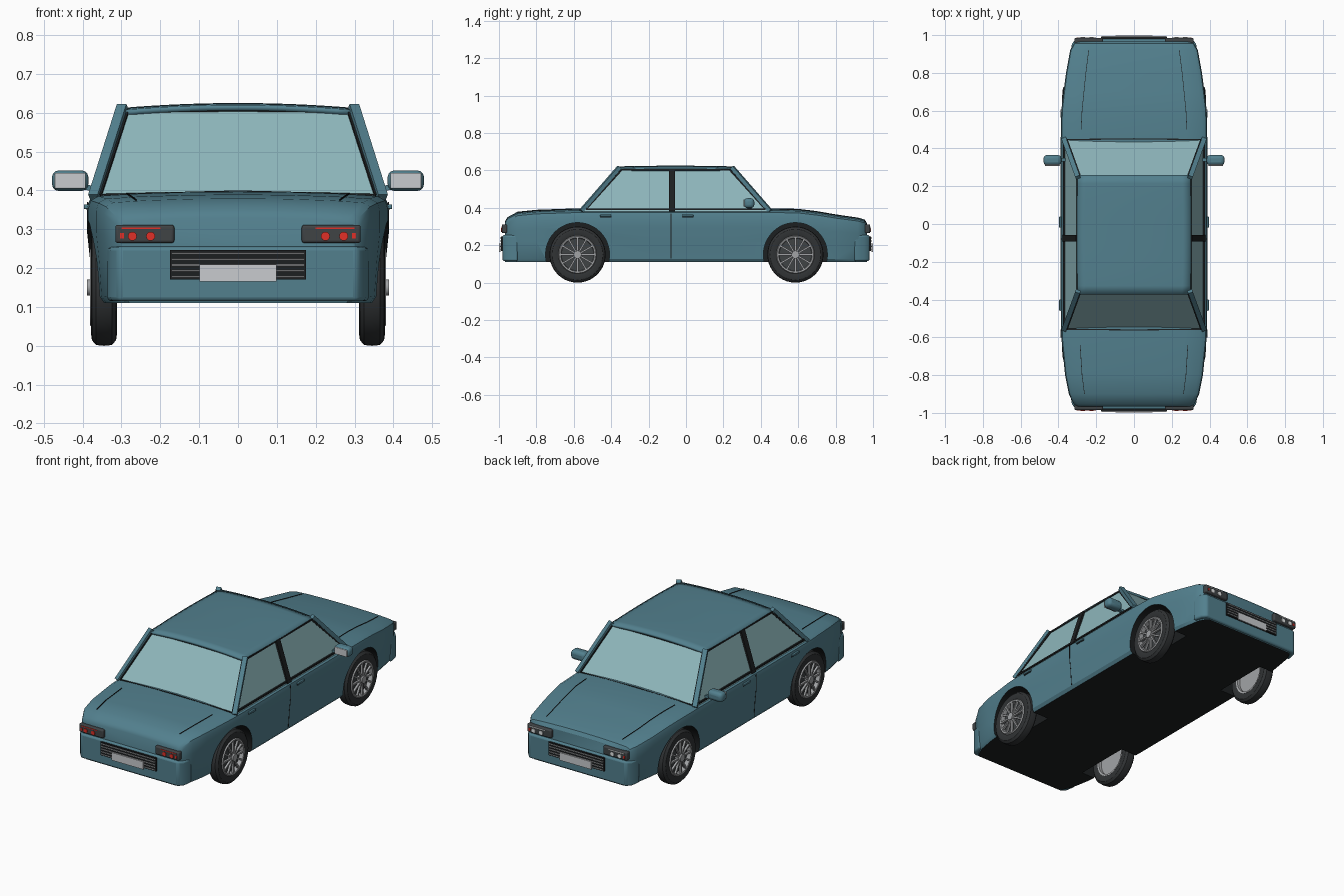
import bpy, bmesh, math
from mathutils import Vector, Matrix

if "Cube" in bpy.data.objects:
    bpy.data.objects.remove(bpy.data.objects["Cube"])


def material(name, r, g, b):
    m = bpy.data.materials.new(name)
    m.diffuse_color = (r, g, b, 1)
    m.use_nodes = True
    m.node_tree.nodes["Principled BSDF"].inputs["Base Color"].default_value = m.diffuse_color
    return m


PAINT = material("teal paint", 0.085, 0.215, 0.27)
GLASS = material("pale glass", 0.27, 0.47, 0.50)
BLACK = material("black", 0.012, 0.014, 0.015)
RUBBER = material("rubber", 0.03, 0.033, 0.035)
TRIM = material("dark trim", 0.05, 0.056, 0.06)
ALLOY = material("alloy grey", 0.36, 0.37, 0.38)
SILVER = material("silver", 0.58, 0.60, 0.62)
RED = material("lamp red", 0.75, 0.03, 0.02)
WHITE = material("lamp white", 0.80, 0.82, 0.82)


def finish(bm, name, mats, mirror=False, bevel=0, segs=3):
    bmesh.ops.recalc_face_normals(bm, faces=bm.faces[:])
    me = bpy.data.meshes.new(name)
    bm.to_mesh(me)
    bm.free()
    ob = bpy.data.objects.new(name, me)
    bpy.context.collection.objects.link(ob)
    for m in mats:
        me.materials.append(m)
    if bevel:
        b = ob.modifiers.new("bevel", 'BEVEL')
        b.width, b.segments = bevel, segs
    if mirror:
        ob.modifiers.new("mirror", 'MIRROR')
    return ob


def box(name, c, s, mat, mirror=False, bevel=0):
    bm = bmesh.new()
    bmesh.ops.create_cube(bm, size=1, matrix=Matrix.Translation(c) @ Matrix.Diagonal((*s, 1)))
    return finish(bm, name, [mat], mirror, bevel)


def bars(name, pts, w, t, mat, mirror=True):
    # square bars joining successive points
    bm = bmesh.new()
    for a, b in zip(pts, pts[1:]):
        a, b = Vector(a), Vector(b)
        q = (b - a).to_track_quat('Z', 'Y').to_matrix().to_4x4()
        bmesh.ops.create_cube(bm, size=1, matrix=Matrix.Translation((a + b) / 2) @ q
                              @ Matrix.Diagonal((w, t, (b - a).length, 1)))
    return finish(bm, name, [mat], mirror)


def disc(name, c, r, depth, axis, mat, mirror=True, segs=24):
    bm = bmesh.new()
    rot = Matrix.Rotation(math.pi / 2, 4, 'Y' if axis == 'X' else 'X')
    bmesh.ops.create_cone(bm, cap_ends=True, segments=segs, radius1=r, radius2=r, depth=depth,
                          matrix=Matrix.Translation(c) @ rot)
    return finish(bm, name, [mat], mirror)


def ring(name, c, profile, mat, segs=40):
    # closed (x, radius) profile spun about the x axis
    bm = bmesh.new()
    rows = []
    for i in range(segs):
        a = 2 * math.pi * i / segs
        rows.append([bm.verts.new((c[0] + x, c[1] + r * math.cos(a), c[2] + r * math.sin(a)))
                     for x, r in profile])
    n = len(profile)
    for i in range(segs):
        p, q = rows[i], rows[(i + 1) % segs]
        for j in range(n):
            bm.faces.new((p[j], p[(j + 1) % n], q[(j + 1) % n], q[j]))
    return finish(bm, name, [mat], True)


# lower body: stations (y, half width, deck height)
STATIONS = [(-.967, .30, .325), (-.955, .318, .345), (-.90, .345, .374), (-.80, .365, .384),
            (-.60, .385, .391), (-.45, .388, .392), (-.1, .388, .392), (.2, .388, .392),
            (.45, .388, .392), (.60, .385, .389), (.70, .373, .377), (.80, .360, .360),
            (.92, .338, .343), (.955, .318, .333), (.967, .30, .315)]
# half section: width fraction, height fraction
SECTION = [(.93, 0), (.962, .06), (.98, .4), (1, .66), (1, .87), (.985, .94), (.93, .98), (.7, 1), (.35, 1.015)]


def body_ring(y, w, top):
    h = top - .11
    half = [(f * w, y, .11 + g * h) for f, g in SECTION]
    return half + [(0, y, .11 + 1.02 * h)] + [(-x, y, z) for x, y, z in reversed(half)]


def deck(x, y):
    for (y0, _, z0), (y1, _, z1) in zip(STATIONS, STATIONS[1:]):
        if y0 <= y <= y1:
            return (x, y, z0 + (z1 - z0) * (y - y0) / (y1 - y0) + .001)


bm = bmesh.new()
rows = [[bm.verts.new(p) for p in body_ring(*s)] for s in STATIONS]
for p, q in zip(rows, rows[1:]):
    for j in range(len(p)):
        k = (j + 1) % len(p)
        bm.faces.new((p[j], p[k], q[k], q[j]))
bm.faces.new(rows[0])
bm.faces.new(rows[-1])
bmesh.ops.recalc_face_normals(bm, faces=bm.faces[:])
for f in bm.faces:
    f.material_index = 1 if f.normal.z < -.9 else 0
body = finish(bm, "body", [PAINT, BLACK])

# wheel arches cut out of the body
WHEEL_Y = (-.58, .585)
for y in WHEEL_Y:
    for sx in (-1, 1):
        cut = disc("arch_cutter", (sx * .37, y, .15), .171, .22, 'X', PAINT, False, 48)
        cut.data.materials.append(BLACK)
        for f in cut.data.polygons:
            f.material_index = 1
        mod = body.modifiers.new("arch", 'BOOLEAN')
        mod.object, mod.operation, mod.solver = cut, 'DIFFERENCE', 'EXACT'
        bpy.context.view_layer.objects.active = body
        bpy.ops.object.modifier_apply(modifier=mod.name)
        bpy.data.objects.remove(cut)

# window block
bm = bmesh.new()
low = [bm.verts.new((x, y, .38)) for x, y in ((-.372, -.56), (.372, -.56), (.372, .45), (-.372, .45))]
high = [bm.verts.new((x, y, .606)) for x, y in ((-.296, -.362), (.296, -.362), (.296, .252), (-.296, .252))]
for i in range(4):
    j = (i + 1) % 4
    bm.faces.new((low[i], low[j], high[j], high[i]))
bm.faces.new(high)
bm.faces.new(low)
finish(bm, "windows", [GLASS])

# crowned roof panel
bm = bmesh.new()
bmesh.ops.create_grid(bm, x_segments=14, y_segments=14, size=1)
for v in bm.verts:
    x, y = v.co.x, v.co.y
    v.co = (x * (.303 - .006 * y * y), -.056 + .316 * y, .625 - .013 * x * x - .005 * y ** 4)
roof = finish(bm, "roof", [PAINT])
sol = roof.modifiers.new("thickness", 'SOLIDIFY')
sol.thickness, sol.offset = .014, -1

# pillars, window seals and shut lines
bars("front_pillar", [(.371, .45, .383), (.297, .247, .616)], .026, .020, PAINT)
bars("rear_pillar", [(.371, -.56, .383), (.297, -.357, .616)], .026, .020, PAINT)
bars("centre_pillar", [(.372, -.075, .38), (.299, -.075, .606)], .034, .016, BLACK)
bars("side_window_seal", [(.371, -.535, .393), (.299, -.345, .603), (.299, .235, .603),
                          (.371, .425, .393), (.371, -.535, .393)], .009, .009, BLACK)
for name, y0, y1 in (("rear_screen_seal", -.561, -.366), ("windscreen_seal", .451, .256)):
    bars(name, [(0, y0, .397), (.354, y0 + (.004 if y0 < 0 else -.004), .388), (.284, y1, .603), (0, y1, .606)],
         .006, .006, BLACK)
bars("door_seam", [(.387, -.08, .37), (.387, -.08, .296), (.379, -.08, .223), (.373, -.08, .13)], .004, .004, BLACK)
bars("boot_seam", [deck(.285, -.64), deck(.275, -.8), deck(.262, -.9)], .003, .003, BLACK)
bars("bonnet_seam", [deck(.28, .5), deck(.275, .6), deck(.265, .7), deck(.255, .8), deck(.24, .92)],
     .003, .003, BLACK)
for y in (-.43, .01):
    box("door_handle", (.390, y, .358), (.014, .058, .012), PAINT, True, .003)
    box("handle_recess", (.388, y, .352), (.004, .062, .006), BLACK, True)

# door mirrors
box("mirror_housing", (.432, .338, .425), (.094, .054, .053), PAINT, True, .018)
box("mirror_glass", (.432, .311, .425), (.080, .006, .040), SILVER, True, .0025)
bars("mirror_arm", [(.36, .34, .402), (.40, .34, .410)], .02, .014, PAINT)

# bumper, grille, plate and lamps at both ends
for sy, end, lamp in ((-1, "rear", RED), (1, "front", WHITE)):
    bm = bmesh.new()
    plan = [(.338, .90), (.328, .955), (.306, .981), (-.306, .981), (-.328, .955), (-.338, .90)]
    face = bm.faces.new([bm.verts.new((x, sy * y, .115)) for x, y in plan])
    ext = bmesh.ops.extrude_face_region(bm, geom=[face])
    bmesh.ops.translate(bm, vec=(0, 0, .14),
                        verts=[g for g in ext["geom"] if isinstance(g, bmesh.types.BMVert)])
    finish(bm, end + "_bumper", [PAINT], bevel=.010)
    box(end + "_grille", (0, sy * .982, .208), (.35, .016, .076), BLACK)
    for i in range(5):
        box(end + "_grille_bar", (0, sy * .991, .178 + .015 * i), (.342, .006, .004), ALLOY)
    box(end + "_plate", (0, sy * .995, .187), (.198, .008, .044), SILVER)
    box(end + "_lamp_panel", (.240, sy * .970, .288), (.152, .030, .047), TRIM, True, .007)
    for x in (.225, .272):
        disc(end + "_lamp", (x, sy * .985, .282), .0115, .008, 'Y', lamp, True, 16)
    box(end + "_lamp_strip", (.250, sy * .985, .302), (.10, .004, .004), lamp, True)
    box(end + "_marker_lamp", (.299, sy * .985, .283), (.010, .005, .014), RED, True)

# wheels
for y, end in zip(WHEEL_Y, ("rear", "front")):
    c = (.345, y, .15)
    ring(end + "_tyre", c, [(-.028, .098), (-.034, .115), (-.031, .136), (-.020, .148), (0, .150),
                            (.020, .148), (.031, .136), (.034, .115), (.028, .098)], RUBBER)
    ring(end + "_rim", c, [(-.030, .102), (.030, .102), (.036, .098), (.034, .090), (.015, .087),
                           (-.028, .092)], ALLOY)
    disc(end + "_wheel_back", (.350, y, .15), .09, .012, 'X', TRIM, True, 32)
    disc(end + "_wheel_inner", (.338, y, .15), .09, .012, 'X', ALLOY, True, 32)
    disc(end + "_hub", (.371, y, .15), .021, .036, 'X', ALLOY)
    bm = bmesh.new()
    for i in range(12):
        bmesh.ops.create_cube(bm, size=1, matrix=Matrix.Translation((.374, y, .15))
                              @ Matrix.Rotation(i * math.pi / 6, 4, 'X')
                              @ Matrix.Translation((0, 0, .055)) @ Matrix.Diagonal((.012, .009, .078, 1)))
    finish(bm, end + "_spokes", [ALLOY], True)

# smooth shading with crisp edges
for ob in bpy.context.scene.objects:
    ob.select_set(True)
bpy.context.view_layer.objects.active = body
bpy.ops.object.shade_smooth_by_angle(angle=math.radians(32))
